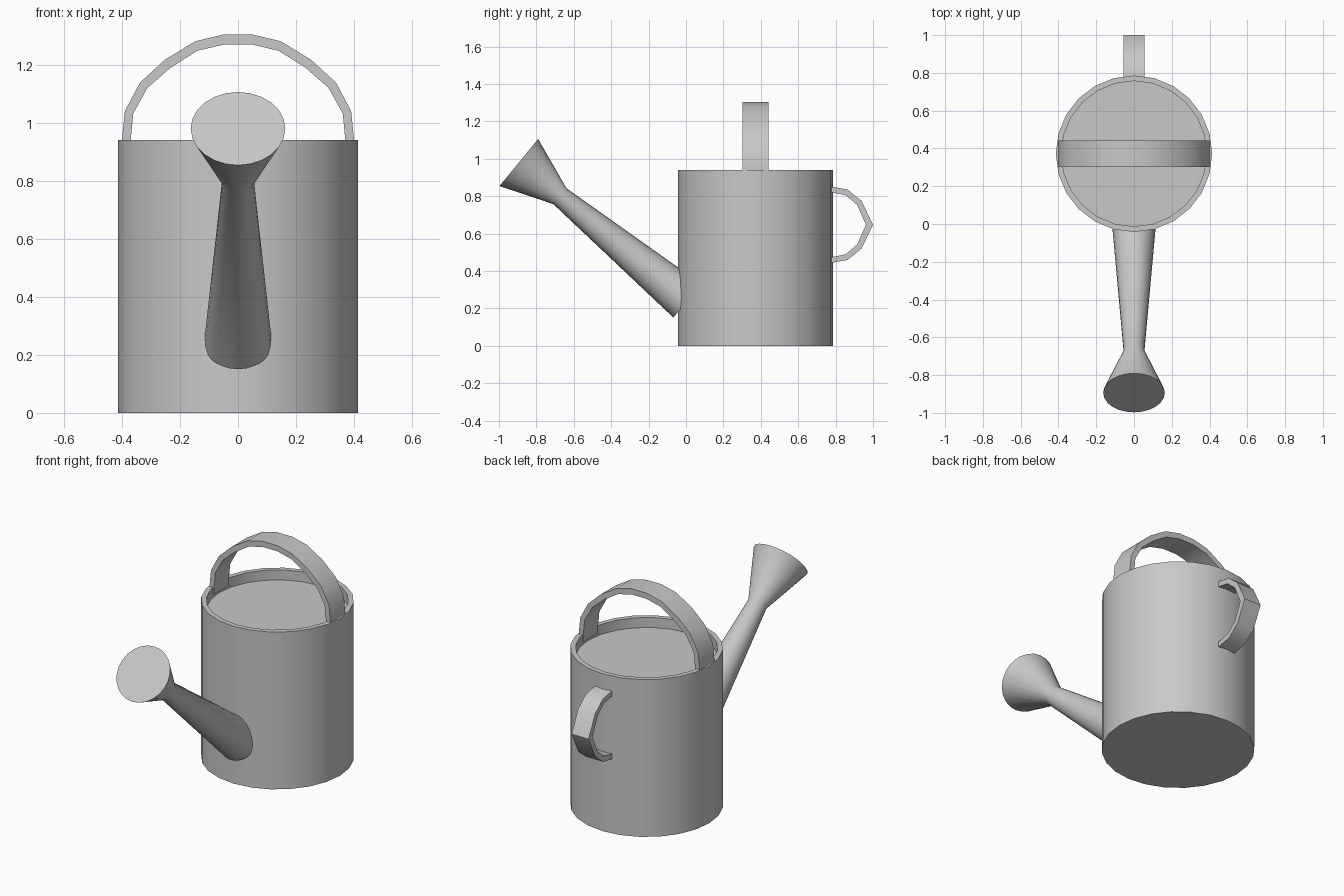
import bpy, bmesh, math
from mathutils import Vector

if "Cube" in bpy.data.objects:
    bpy.data.objects.remove(bpy.data.objects["Cube"])

grey = bpy.data.materials.new("light_grey")
grey.diffuse_color = (0.58, 0.58, 0.58, 1)
grey.use_nodes = True
grey.node_tree.nodes["Principled BSDF"].inputs["Base Color"].default_value = grey.diffuse_color


def finish(name, bm):
    bmesh.ops.recalc_face_normals(bm, faces=bm.faces)
    mesh = bpy.data.meshes.new(name)
    bm.to_mesh(mesh)
    bm.free()
    mesh.materials.append(grey)
    obj = bpy.data.objects.new(name, mesh)
    bpy.context.collection.objects.link(obj)
    bpy.ops.object.select_all(action='DESELECT')
    obj.select_set(True)
    bpy.context.view_layer.objects.active = obj
    bpy.ops.object.shade_smooth_by_angle(angle=math.radians(30))
    return obj


def lathe(name, origin, axis, profile, sides):
    """Turn a (radius, distance) profile around an axis, capped at both ends."""
    axis = Vector(axis).normalized()
    u = Vector((1, 0, 0))
    v = axis.cross(u)
    bm = bmesh.new()
    rings = []
    for r, d in profile:
        ring = []
        for i in range(sides):
            a = math.tau * i / sides
            p = Vector(origin) + axis * d + (u * math.cos(a) + v * math.sin(a)) * r
            ring.append(bm.verts.new(p))
        rings.append(ring)
    for a, b in zip(rings, rings[1:]):
        for i in range(sides):
            j = (i + 1) % sides
            bm.faces.new((a[i], a[j], b[j], b[i]))
    bm.faces.new(rings[0])
    bm.faces.new(rings[-1])
    return finish(name, bm)


def band(name, outer, inner, place, half_width):
    """Flat strap following matching outer and inner outlines."""
    bm = bmesh.new()
    rows = []
    for o, i in zip(outer, inner):
        rows.append([bm.verts.new(place(*p, w)) for p, w in
                     ((o, -half_width), (o, half_width), (i, half_width), (i, -half_width))])
    for a, b in zip(rows, rows[1:]):
        for k in range(4):
            m = (k + 1) % 4
            bm.faces.new((a[k], a[m], b[m], b[k]))
    bm.faces.new(rows[0])
    bm.faces.new(rows[-1])
    return finish(name, bm)


CY = 0.372  # centre of the can in y

# Can body with rim and recessed lid
lathe("can_body", (0, CY, 0), (0, 0, 1),
      [(0.414, 0), (0.414, 0.94), (0.385, 0.94), (0.385, 0.88)], 24)

# Spout flaring into the sprinkler head
lathe("spout", (0, 0.007, 0.241), (0, -0.773, 0.634),
      [(0.117, 0), (0.055, 0.881), (0.163, 1.165)], 24)

# Carrying handle over the top, mirrored left to right
top_out = [(-0.40, 0.90), (-0.40, 0.94), (-0.39, 1.04), (-0.338, 1.138),
           (-0.252, 1.217), (-0.147, 1.281), (-0.05, 1.304)]
top_in = [(-0.37, 0.90), (-0.37, 0.94), (-0.361, 1.032), (-0.312, 1.12),
          (-0.232, 1.19), (-0.14, 1.248), (-0.047, 1.27)]
mirror_x = lambda pts: pts + [(-x, z) for x, z in reversed(pts)]
band("top_handle", mirror_x(top_out), mirror_x(top_in),
     lambda x, z, w: (x, CY + w, z), 0.07)

# Pouring handle at the back, mirrored about its mid height
MID = 0.647
back_out = [(0.76, 0.205), (0.783, 0.203), (0.864, 0.188), (0.938, 0.128), (1.0, 0)]
back_in = [(0.76, 0.174), (0.783, 0.172), (0.853, 0.158), (0.915, 0.106), (0.962, 0)]
mirror_z = lambda pts: pts + [(y, -z) for y, z in reversed(pts[:-1])]
band("back_handle", mirror_z(back_out), mirror_z(back_in),
     lambda y, z, w: (w, y, MID + z), 0.056)
